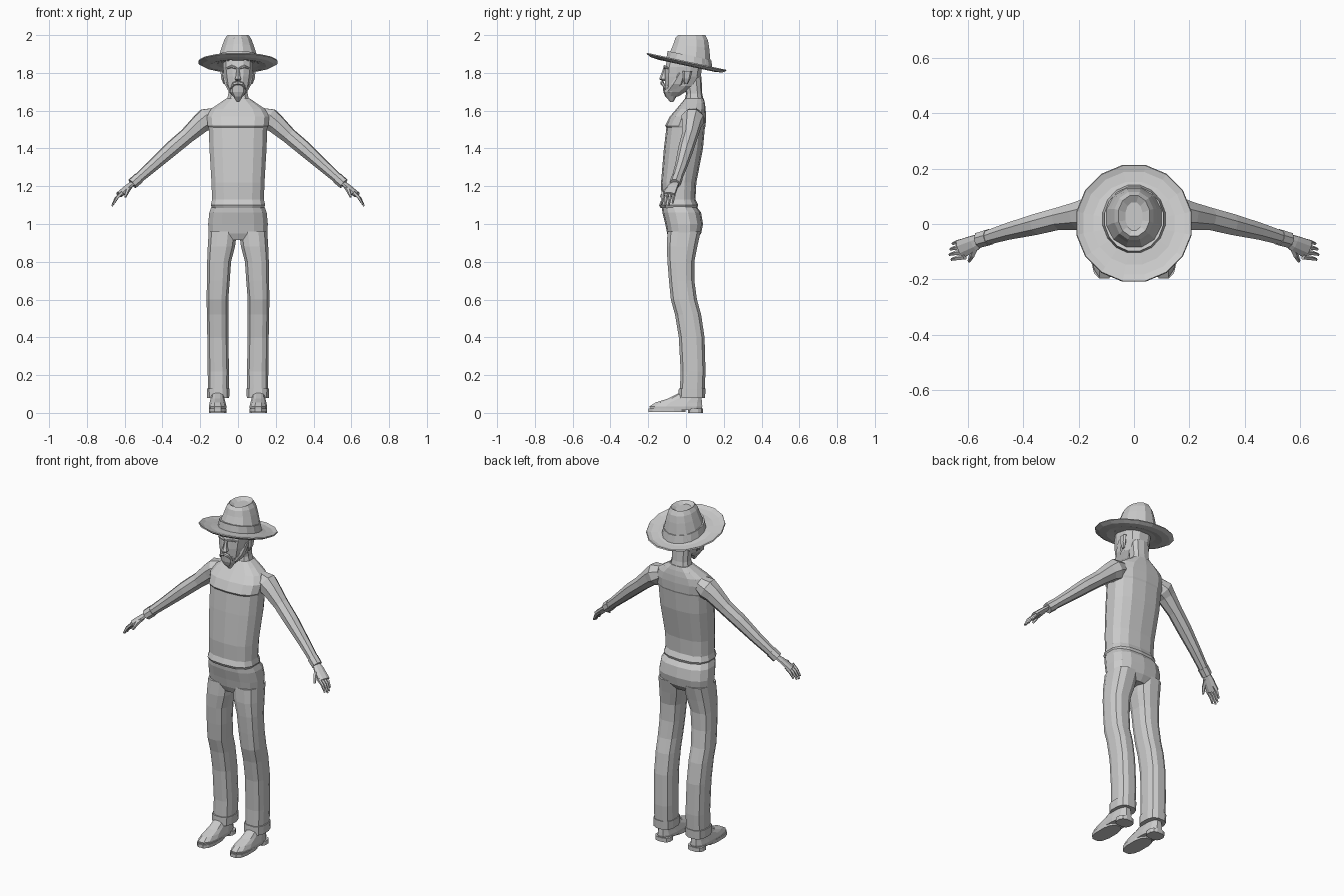
import bpy
import bmesh
from math import sin, cos, pi, copysign
from mathutils import Vector

cube = bpy.data.objects.get("Cube")
if cube:
    bpy.data.objects.remove(cube)

colour = (0.6, 0.6, 0.6, 1)
grey = bpy.data.materials.new("plain grey")
grey.use_nodes = True
grey.diffuse_color = colour
grey.node_tree.nodes["Principled BSDF"].inputs["Base Color"].default_value = colour


def skin(name, rings, mirror):
    """Join rings of points into a capped, flat shaded surface."""
    bm = bmesh.new()
    loops = [[bm.verts.new(point) for point in ring] for ring in rings]
    for low, high in zip(loops, loops[1:]):
        for i in range(len(low)):
            bm.faces.new((low[i - 1], low[i], high[i], high[i - 1]))
    bm.faces.new(loops[0])
    bm.faces.new(loops[-1])
    bmesh.ops.recalc_face_normals(bm, faces=bm.faces)
    mesh = bpy.data.meshes.new(name)
    bm.to_mesh(mesh)
    bm.free()
    mesh.materials.append(grey)
    obj = bpy.data.objects.new(name, mesh)
    bpy.context.collection.objects.link(obj)
    if mirror:
        obj.modifiers.new("Mirror", "MIRROR").use_mirror_merge = False


def angles(sides):
    return [2 * pi * (i + 0.5) / sides for i in range(sides)]


def outline(sides, square, height, wide, front, back, middle=0, tilt=0):
    """Rounded box outline; wide is the half width, tilt slopes it along y."""
    points = []
    for t in angles(sides):
        x = middle + wide * copysign(abs(cos(t)) ** square, cos(t))
        y = copysign(abs(sin(t)) ** square, sin(t)) * (back - front) / 2 + (back + front) / 2
        points.append((x, y, height + tilt * y))
    return points


def loft(name, *rings, sides=12, square=0.75, mirror=False):
    skin(name, [outline(sides, square, **ring) for ring in rings], mirror)


def tube(name, *joints, sides=8, flat=1):
    """Mirrored limb through joints, each a place and a thickness."""
    places = [Vector(joint["at"]) for joint in joints]
    rings = []
    for i, joint in enumerate(joints):
        along = places[min(i + 1, len(places) - 1)] - places[max(i - 1, 0)]
        across = along.cross(Vector((0, 0, 1))).normalized()
        up = across.cross(along.normalized()) * flat
        rings.append([places[i] + joint["thick"] * (across * cos(t) + up * sin(t))
                      for t in angles(sides)])
    skin(name, rings, True)


# Shirt with a loose hem and a raised chest yoke
loft("shirt",
     dict(height=1.085, wide=.14, front=-.135, back=.06),
     dict(height=1.1, wide=.147, front=-.142, back=.065),
     dict(height=1.13, wide=.14, front=-.13, back=.05),
     dict(height=1.22, wide=.143, front=-.132, back=.055),
     dict(height=1.4, wide=.154, front=-.117, back=.09),
     dict(height=1.51, wide=.158, front=-.104, back=.1),
     dict(height=1.52, wide=.163, front=-.11, back=.104),
     dict(height=1.57, wide=.168, front=-.085, back=.106),
     dict(height=1.61, wide=.145, front=-.05, back=.104),
     dict(height=1.64, wide=.1, front=-.025, back=.1),
     dict(height=1.665, wide=.062, front=-.005, back=.094),
     sides=14)
loft("neck",
     dict(height=1.64, wide=.065, front=-.01, back=.096),
     dict(height=1.69, wide=.053, front=0, back=.086),
     dict(height=1.78, wide=.055, front=-.02, back=.082), sides=10)

# Trousers with turned up cuffs
loft("trouser_hips",
     dict(height=.915, wide=.09, front=-.085, back=.055),
     dict(height=.95, wide=.158, front=-.1, back=.08),
     dict(height=1, wide=.161, front=-.11, back=.09),
     dict(height=1.06, wide=.155, front=-.125, back=.08),
     dict(height=1.1, wide=.14, front=-.128, back=.05), sides=14)
loft("trouser_legs",
     dict(height=.1, middle=.104, wide=.056, front=-.035, back=.1),
     dict(height=.22, middle=.104, wide=.058, front=-.03, back=.105),
     dict(height=.4, middle=.107, wide=.057, front=-.04, back=.1),
     dict(height=.52, middle=.108, wide=.058, front=-.06, back=.082),
     dict(height=.6, middle=.109, wide=.059, front=-.082, back=.06),
     dict(height=.7, middle=.104, wide=.062, front=-.092, back=.046),
     dict(height=.8, middle=.1, wide=.065, front=-.1, back=.046),
     dict(height=.88, middle=.088, wide=.074, front=-.104, back=.062),
     dict(height=.96, middle=.08, wide=.077, front=-.1, back=.08), mirror=True)
loft("trouser_cuffs",
     dict(height=.08, middle=.105, wide=.06, front=-.042, back=.103),
     dict(height=.13, middle=.105, wide=.062, front=-.04, back=.105), mirror=True)

# Shoes
loft("shoe_uppers",
     dict(height=.015, middle=.108, wide=.046, front=-.192, back=.085),
     dict(height=.035, middle=.108, wide=.048, front=-.197, back=.09),
     dict(height=.055, middle=.108, wide=.043, front=-.165, back=.088),
     dict(height=.075, middle=.108, wide=.038, front=-.1, back=.085),
     dict(height=.11, middle=.108, wide=.033, front=-.03, back=.08), mirror=True)
for name, front, back, lift in ("shoe_soles", -.2, 0, .004), ("shoe_heels", .01, .09, 0):
    loft(name, *(dict(height=height, middle=.108, wide=.048, front=front, back=back)
                 for height in (lift, .024)), mirror=True)

# Sleeves and cuffs
tube("sleeves",
     dict(at=(.12, .04, 1.575), thick=.045),
     dict(at=(.165, .035, 1.555), thick=.063),
     dict(at=(.2, .03, 1.53), thick=.054),
     dict(at=(.27, .02, 1.467), thick=.043),
     dict(at=(.35, 0, 1.4), thick=.041),
     dict(at=(.45, -.025, 1.31), thick=.033),
     dict(at=(.55, -.055, 1.222), thick=.026))
tube("sleeve_cuffs",
     dict(at=(.525, -.048, 1.243), thick=.031),
     dict(at=(.56, -.058, 1.213), thick=.03))

# Hands: flattened palm, four fingers and a thumb
tube("palms",
     dict(at=(.55, -.055, 1.222), thick=.022),
     dict(at=(.58, -.07, 1.198), thick=.031),
     dict(at=(.628, -.09, 1.155), thick=.036), flat=.45)
fingers = {"little": .8, "ring": .95, "middle": 1, "index": .88}
for i, (name, reach) in enumerate(fingers.items()):
    root = Vector((.612, -.063 - .019 * i, 1.168))
    tube(name + "_fingers",
         dict(at=root, thick=.01),
         dict(at=root + reach * Vector((.033, -.004, -.032)), thick=.009),
         dict(at=root + reach * Vector((.055, -.01, -.073)), thick=.005), sides=5)
tube("thumbs",
     dict(at=(.57, -.075, 1.2), thick=.013),
     dict(at=(.585, -.112, 1.175), thick=.011),
     dict(at=(.597, -.135, 1.143), thick=.006), sides=5)

# Head
loft("head",
     dict(height=1.675, wide=.025, front=-.1, back=-.04),
     dict(height=1.7, wide=.05, front=-.108, back=0),
     dict(height=1.73, wide=.066, front=-.112, back=.05),
     dict(height=1.78, wide=.076, front=-.115, back=.08),
     dict(height=1.83, wide=.082, front=-.112, back=.088),
     dict(height=1.88, wide=.08, front=-.1, back=.088))
loft("nose",
     dict(height=1.757, wide=.01, front=-.126, back=-.09),
     dict(height=1.767, wide=.019, front=-.142, back=-.09),
     dict(height=1.785, wide=.012, front=-.135, back=-.09),
     dict(height=1.825, wide=.008, front=-.12, back=-.09), sides=6)
loft("ears",
     dict(height=1.742, middle=.074, wide=.004, front=-.01, back=.01),
     dict(height=1.77, middle=.08, wide=.01, front=-.016, back=.024),
     dict(height=1.81, middle=.083, wide=.011, front=-.018, back=.034), sides=6, mirror=True)

# Facial hair
loft("beard",
     dict(height=1.645, wide=.006, front=-.082, back=-.068),
     dict(height=1.675, wide=.026, front=-.11, back=-.05),
     dict(height=1.7, wide=.045, front=-.12, back=-.035),
     dict(height=1.735, wide=.045, front=-.124, back=-.04), sides=10)
loft("sideburns",
     dict(height=1.705, middle=.041, wide=.011, front=-.105, back=-.05),
     dict(height=1.74, middle=.061, wide=.011, front=-.08, back=-.015),
     dict(height=1.8, middle=.075, wide=.009, front=-.04, back=0), sides=6, mirror=True)
tube("moustache",
     dict(at=(0, -.126, 1.748), thick=.01),
     dict(at=(.022, -.124, 1.742), thick=.01),
     dict(at=(.04, -.108, 1.715), thick=.004), sides=6)
tube("eyebrows",
     dict(at=(.01, -.115, 1.826), thick=.006),
     dict(at=(.034, -.113, 1.834), thick=.008),
     dict(at=(.058, -.095, 1.825), thick=.005), sides=6)

# Hat: tilted, upturned brim, band and pinched crown
slope = -.215
brim = (.09, 0), (.15, -.012), (.19, -.007), (.213, .006), (.21, .012), (.187, .003), (.15, 0), (.09, .007)
loft("hat_brim",
     *(dict(height=1.85 + lift, wide=reach, front=-reach, back=reach + .005, tilt=slope)
       for reach, lift in brim), sides=16, square=1)
loft("hat_band",
     dict(height=1.845, wide=.117, front=-.108, back=.144, tilt=slope),
     dict(height=1.895, wide=.108, front=-.1, back=.136, tilt=slope), sides=16, square=1)
loft("hat_crown",
     dict(height=1.855, wide=.112, front=-.1, back=.138, tilt=slope),
     dict(height=1.9, wide=.101, front=-.085, back=.132, tilt=slope),
     dict(height=1.945, wide=.086, front=-.07, back=.126, tilt=-.1),
     dict(height=1.98, wide=.073, front=-.06, back=.119, tilt=-.06),
     dict(height=2, wide=.058, front=-.045, back=.105),
     dict(height=1.985, wide=.032, front=-.025, back=.08), square=.95)
